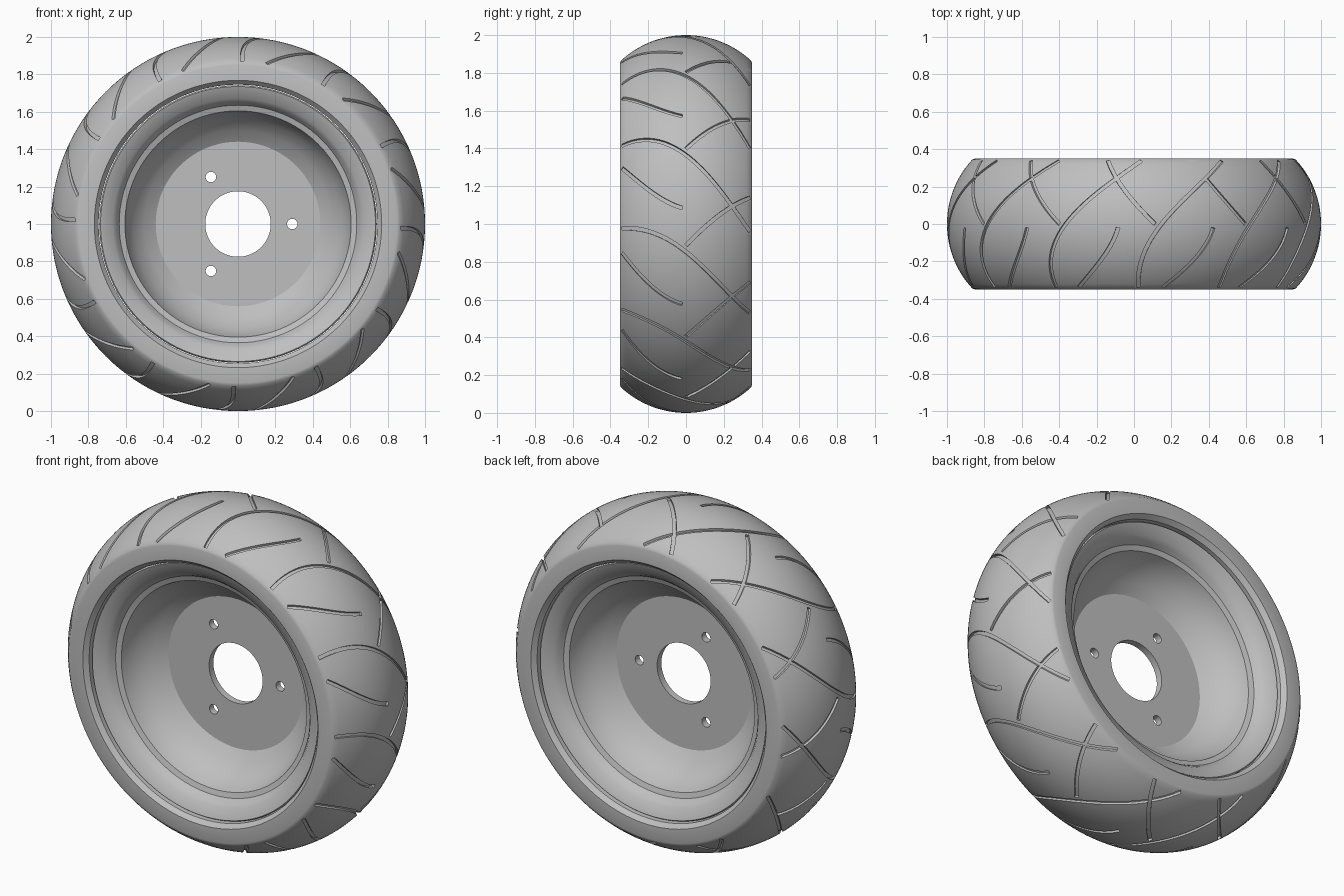
import bpy, bmesh, math

cube = bpy.data.objects.get("Cube")
if cube:
    bpy.data.objects.remove(cube, do_unlink=True)

HALF_WIDTH = 0.35
CROWN = 0.507          # radius of the tread's cross-section arc

grey = bpy.data.materials.new("plain_grey")
grey.use_nodes = True
grey.diffuse_color = (0.52, 0.52, 0.52, 1)
grey.node_tree.nodes["Principled BSDF"].inputs["Base Color"].default_value = (0.52, 0.52, 0.52, 1)


def tread_radius(y):
    return 1 - CROWN + math.sqrt(CROWN ** 2 - y ** 2)


def polar(r, y, angle):
    return (r * math.cos(angle), y, 1 + r * math.sin(angle))


def make_object(name, bm):
    bmesh.ops.recalc_face_normals(bm, faces=bm.faces)
    mesh = bpy.data.meshes.new(name)
    bm.to_mesh(mesh)
    bm.free()
    mesh.materials.append(grey)
    obj = bpy.data.objects.new(name, mesh)
    bpy.context.collection.objects.link(obj)
    return obj


def lathe(name, profile, segments):
    """Spin a closed (radius, y) profile about the axle."""
    bm = bmesh.new()
    rings = [[bm.verts.new(polar(r, y, math.tau * i / segments)) for r, y in profile]
             for i in range(segments)]
    n = len(profile)
    for i in range(segments):
        a, b = rings[i], rings[(i + 1) % segments]
        for j in range(n):
            k = (j + 1) % n
            bm.faces.new((a[j], a[k], b[k], b[j]))
    return make_object(name, bm)


def add_groove(bm, curve, y0, y1, offset, steps=14, half=0.01, depth=0.014):
    """Sweep a square section along the tread; curve gives degrees as a quadratic in y."""
    a, b, c = curve
    sections = []
    for i in range(steps + 1):
        y = y0 + (y1 - y0) * i / steps
        r = tread_radius(y)
        angle = math.radians(a + b * y + c * y * y + offset)
        # tangent along (width, circumference), then its perpendicular
        ty = math.hypot(1, y / (r - 1 + CROWN))
        tc = r * math.radians(b + 2 * c * y)
        length = math.hypot(ty, tc)
        py, pc = -tc / length / ty, ty / length
        ring = []
        for side, lift in ((-1, -depth), (1, -depth), (1, 0.02), (-1, 0.02)):
            yy = y + side * half * py
            rr = tread_radius(max(-0.36, min(0.36, yy))) + lift
            ring.append(bm.verts.new(polar(rr, yy, angle + side * half * pc / r)))
        sections.append(ring)
    for s, t in zip(sections, sections[1:]):
        for j in range(4):
            k = (j + 1) % 4
            bm.faces.new((s[j], s[k], t[k], t[j]))
    bm.faces.new(sections[0])
    bm.faces.new(sections[-1][::-1])


def cut(target, cutter):
    cutter.hide_render = True
    mod = target.modifiers.new("cut", 'BOOLEAN')
    mod.operation = 'DIFFERENCE'
    mod.solver = 'EXACT'
    mod.object = cutter
    bpy.context.view_layer.objects.active = target
    bpy.ops.object.modifier_apply(modifier=mod.name)
    bpy.data.objects.remove(cutter, do_unlink=True)


def smooth(obj, degrees):
    bpy.ops.object.select_all(action='DESELECT')
    obj.select_set(True)
    bpy.context.view_layer.objects.active = obj
    bpy.ops.object.shade_smooth_by_angle(angle=math.radians(degrees))


# Tyre: flat sidewalls, chamfered bead and a round crown
side = [(0.745, -0.325), (0.768, -HALF_WIDTH), (0.85, -HALF_WIDTH)]
arc_steps = 28
arc = []
for i in range(arc_steps + 1):
    y = -0.345 + 0.69 * i / arc_steps
    arc.append((tread_radius(y), y))
tyre = lathe("tyre", side + arc + [(r, -y) for r, y in reversed(side)], 192)

# Tread grooves: long sweeping ones, then short ones on each half
long_grooves, short_grooves = bmesh.new(), bmesh.new()
for n in range(12):
    turn = 30 * n
    add_groove(long_grooves, (21.5, -46, -75), -0.338, 0.338, turn, steps=24)
    add_groove(short_grooves, (4.6, -13, 95), -0.338, -0.02, turn)
    add_groove(short_grooves, (23.5, 60, -40), 0.0, 0.338, turn)
cut(tyre, make_object("long_groove_cutter", long_grooves))
cut(tyre, make_object("short_groove_cutter", short_grooves))
smooth(tyre, 30)

# Rim: thin hub plate with a deep stepped dish on both sides
dish = [(0.175, -0.02), (0.44, -0.02), (0.50, -0.06), (0.56, -0.12), (0.595, -0.19),
        (0.605, -0.225), (0.635, -0.235), (0.65, -0.26), (0.67, -0.285),
        (0.735, -0.31), (0.742, -0.30)]
rim = lathe("rim", dish + [(r, -y) for r, y in reversed(dish)], 96)

# Three bolt holes through the hub plate
holes = bmesh.new()
for n in range(3):
    rings = [[holes.verts.new((p[0] + 0.028 * math.cos(t), y, p[2] + 0.028 * math.sin(t)))
              for t in (math.tau * i / 24 for i in range(24))]
             for y in (-0.1, 0.1) for p in [polar(0.29, y, math.tau * n / 3)]]
    for i in range(24):
        k = (i + 1) % 24
        holes.faces.new((rings[0][i], rings[0][k], rings[1][k], rings[1][i]))
    for ring in rings:
        holes.faces.new(ring)
cut(rim, make_object("bolt_hole_cutter", holes))
smooth(rim, 32)
